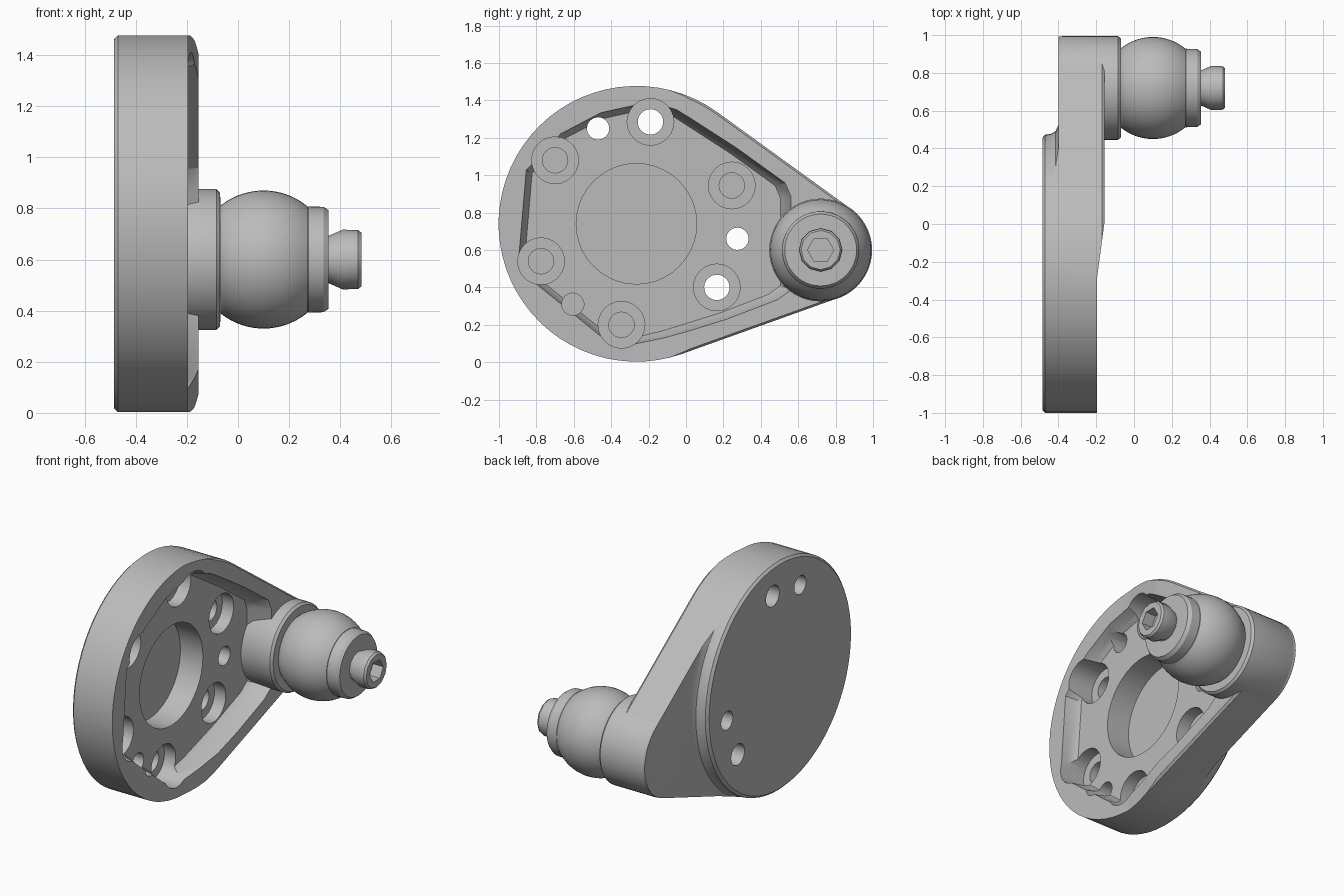
import bpy, bmesh, math

old = bpy.data.objects.get("Cube")
if old:
    bpy.data.objects.remove(old)

steel = bpy.data.materials.new("grey steel")
steel.use_nodes = True
GREY = (0.5, 0.5, 0.5, 1)
steel.diffuse_color = GREY
steel.node_tree.nodes["Principled BSDF"].inputs["Base Color"].default_value = GREY

DISC, DISC_R = (-0.265, 0.74), 0.737
PIN, PIN_R = (0.72, 0.6), 0.275


def loft(name, rings):
    """Skin a list of equal rings of points and cap both ends."""
    bm = bmesh.new()
    rows = [[bm.verts.new(p) for p in ring] for ring in rings]
    n = len(rows[0])
    for a, b in zip(rows, rows[1:]):
        for i in range(n):
            j = (i + 1) % n
            bm.faces.new((a[i], a[j], b[j], b[i]))
    bm.faces.new(rows[0][::-1])
    bm.faces.new(rows[-1])
    bmesh.ops.recalc_face_normals(bm, faces=bm.faces)
    mesh = bpy.data.meshes.new(name)
    bm.to_mesh(mesh)
    bm.free()
    obj = bpy.data.objects.new(name, mesh)
    bpy.context.collection.objects.link(obj)
    mesh.materials.append(steel)
    return obj


def lathe(name, centre, profile, sides=48):
    """Turn (x, radius) pairs around an axis parallel to x."""
    cy, cz = centre
    turns = [2 * math.pi * i / sides for i in range(sides)]
    return loft(name, [[(x, cy + r * math.cos(t), cz + r * math.sin(t)) for t in turns]
                       for x, r in profile])


def prism(name, outline, layers):
    """Extrude a (y, z) outline along x; each layer is (x, scale about the disc)."""
    cy, cz = DISC
    return loft(name, [[(x, cy + (y - cy) * s, cz + (z - cz) * s) for y, z in outline]
                       for x, s in layers])


def boolean(obj, tool, operation="DIFFERENCE"):
    mod = obj.modifiers.new("cut", "BOOLEAN")
    mod.object, mod.operation, mod.solver = tool, operation, "EXACT"
    bpy.context.view_layer.objects.active = obj
    bpy.ops.object.modifier_apply(modifier=mod.name)
    bpy.data.objects.remove(tool)


def drill(obj, centre, radius, x0, x1=0.1, sides=24):
    boolean(obj, lathe("drill", centre, [(x0, radius), (x1, radius)], sides))


# Teardrop outline: two arcs joined by tangent lines
dy, dz = PIN[0] - DISC[0], PIN[1] - DISC[1]
heading = math.atan2(dz, dy)
spread = math.acos((DISC_R - PIN_R) / math.hypot(dy, dz))


def arc(centre, radius, start, end, steps):
    return [(centre[0] + radius * math.cos(start + (end - start) * i / steps),
             centre[1] + radius * math.sin(start + (end - start) * i / steps))
            for i in range(steps + 1)]


outline = arc(DISC, DISC_R, heading + spread, heading + 2 * math.pi - spread, 44)
outline += arc(PIN, PIN_R - 0.002, heading - spread, heading + spread, 20)

# Bracket body, with a round pad standing out on the back
body = prism("bracket_body", outline, [(-0.485, 0.98), (-0.47, 1), (-0.17, 1), (-0.155, 0.985)])
pad = lathe("pad_shape", DISC, [(-0.6, 0.72), (-0.485, 0.722), (-0.47, 0.739), (-0.44, 0.742),
                                (-0.415, 0.757), (-0.4, 0.79), (-0.4, 3), (0.1, 3)], 64)
boolean(body, pad, "INTERSECT")

# Front face slopes down towards the round end
ramp = [(-0.195, -1.3), (-0.195, -0.28), (-0.155, 0.02), (0.1, 0.02), (0.1, -1.3)]
boolean(body, loft("ramp", [[(x, y, z) for x, y in ramp] for z in (-0.5, 2)]))

# Front pocket, leaving a rim
pocket = [(-0.88, 0.55), (-0.84, 1.02), (-0.66, 1.21), (-0.45, 1.32), (-0.2, 1.375),
          (-0.06, 1.33), (0.25, 1.13), (0.5, 0.95), (0.53, 0.88), (0.53, 0.4),
          (0.46, 0.35), (0.2, 0.25), (-0.12, 0.15), (-0.33, 0.1), (-0.46, 0.16), (-0.78, 0.42)]
boolean(body, prism("pocket", pocket, [(-0.29, 0.97), (-0.26, 1), (-0.155, 1.04), (0.1, 1.04)]))

# Central bore, screw holes and dowel holes
drill(body, DISC, 0.322, -0.45, sides=40)
through, blind = -0.6, -0.475
screws = [((-0.19, 1.285), through), ((0.245, 0.945), blind), ((0.165, 0.4), through),
          ((-0.345, 0.2), blind), ((-0.775, 0.54), blind), ((-0.7, 1.08), blind)]
for centre, depth in screws:
    drill(body, centre, 0.125, -0.37)
    drill(body, centre, 0.068, depth)
for centre, depth in [((-0.47, 1.25), through), ((0.275, 0.66), through), ((-0.605, 0.31), blind)]:
    drill(body, centre, 0.06, depth, sides=16)

# Boss at the narrow end
boss = lathe("pin_boss", PIN, [(-0.39, 0.27), (-0.38, PIN_R), (-0.085, PIN_R),
                               (-0.07, 0.262), (-0.068, 0.2)])

# Ball roller: a sphere with both ends cut off
ball_profile = [(-0.08, 0.19)]
for i in range(17):
    x = -0.068 + 0.34 * i / 16
    ball_profile.append((x, math.sqrt(0.27 ** 2 - (x - 0.1) ** 2)))
ball = lathe("ball_roller", PIN, ball_profile)

# Retaining collar
collar = lathe("collar", PIN, [(0.26, 0.195), (0.275, 0.208), (0.335, 0.206), (0.355, 0.192)])

# Screw head with a hexagonal socket
head = lathe("screw_head", PIN, [(0.34, 0.09), (0.36, 0.095), (0.41, 0.117),
                                 (0.47, 0.115), (0.483, 0.105)], 12)
drill(head, PIN, 0.07, 0.41, 0.6, sides=6)

for obj in (body, boss, ball, collar, head):
    bpy.ops.object.select_all(action="DESELECT")
    obj.select_set(True)
    bpy.context.view_layer.objects.active = obj
    bpy.ops.object.shade_smooth_by_angle(angle=math.radians(30))
